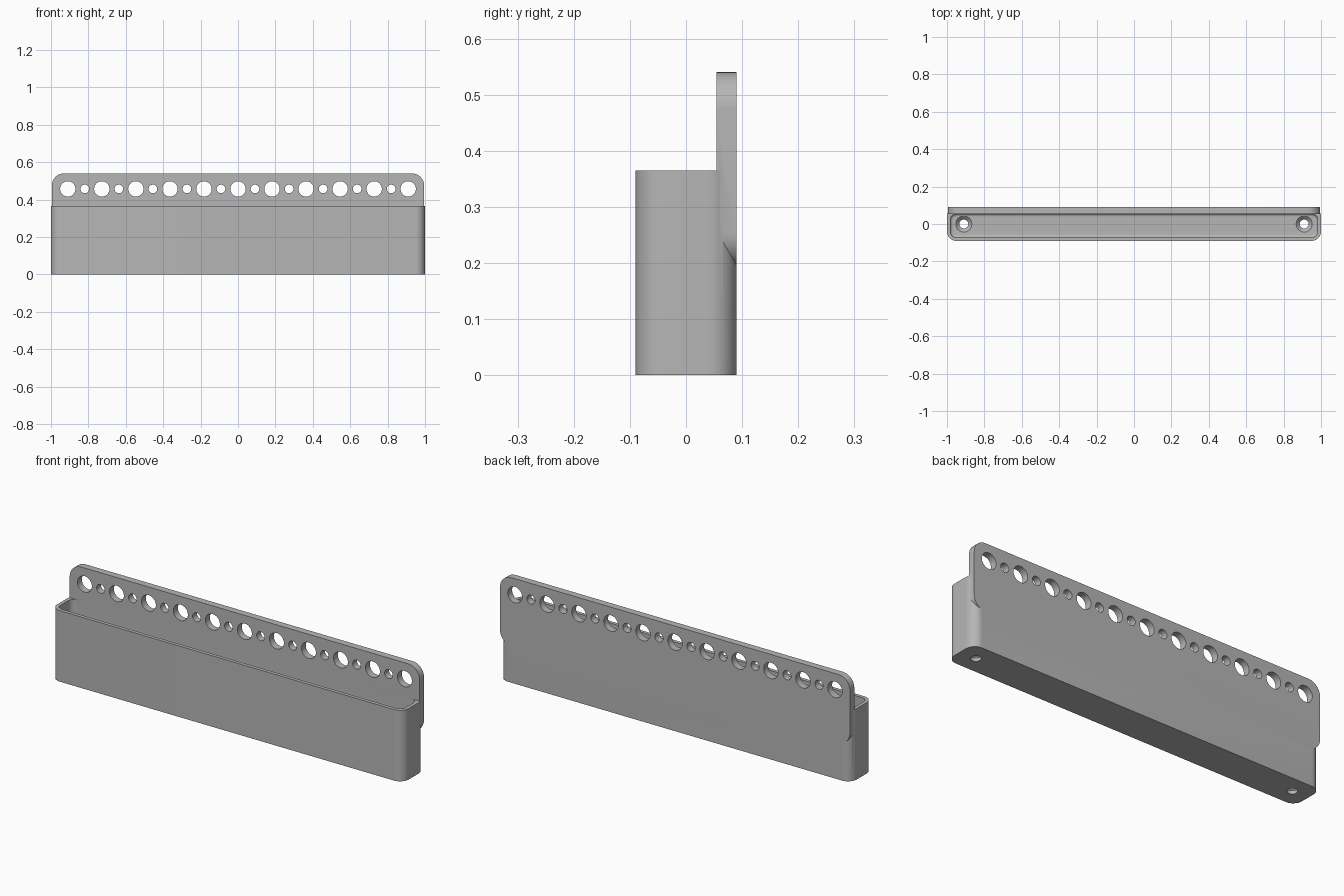
import bpy, bmesh
from math import sin, cos, pi
from mathutils import Matrix

cube = bpy.data.objects.get("Cube")
if cube:
    bpy.data.objects.remove(cube, do_unlink=True)

grey = bpy.data.materials.new("grey plastic")
grey.use_nodes = True
grey.diffuse_color = (0.47, 0.47, 0.47, 1)
grey.node_tree.nodes["Principled BSDF"].inputs["Base Color"].default_value = (0.47, 0.47, 0.47, 1)

HOLE_STEP, HOLE_Z = 0.182, 0.457
FLOOR, PLATE_FRONT, BACK = 0.036, 0.054, 0.09


def finish(name, bm):
    bmesh.ops.recalc_face_normals(bm, faces=bm.faces)
    mesh = bpy.data.meshes.new(name)
    bm.to_mesh(mesh)
    bm.free()
    mesh.materials.append(grey)
    obj = bpy.data.objects.new(name, mesh)
    bpy.context.collection.objects.link(obj)
    return obj


def rounded_outline(x, v0, v1, r, steps=12):
    """Rounded rectangle spanning -x..x and v0..v1."""
    corners = [(x - r, v1 - r), (r - x, v1 - r), (r - x, v0 + r), (x - r, v0 + r)]
    points = []
    for quarter, (cx, cv) in enumerate(corners):
        for i in range(steps + 1):
            a = (quarter + i / steps) * pi / 2
            points.append((cx + r * cos(a), cv + r * sin(a)))
    return points


def prism(name, outline, start, end, axis="z", bottom_bevel=0):
    bm = bmesh.new()

    def place(p, d):
        return (p[0], p[1], d) if axis == "z" else (p[0], d, p[1])
    base = bm.faces.new([bm.verts.new(place(p, start)) for p in outline])
    shift = place((0, 0), end - start)
    # Keep the starting cap and extrude a copy of it
    moved = bmesh.ops.extrude_face_region(bm, geom=[base], use_keep_orig=True)["geom"]
    bmesh.ops.translate(bm, verts=[g for g in moved if isinstance(g, bmesh.types.BMVert)], vec=shift)
    bmesh.ops.recalc_face_normals(bm, faces=bm.faces)
    if bottom_bevel:
        rim = [e for e in bm.edges if all(abs(v.co.z - start) < 1e-5 for v in e.verts)]
        bmesh.ops.bevel(bm, geom=rim, offset=bottom_bevel, segments=5, profile=0.5, affect="EDGES")
    return finish(name, bm)


def cones(name, items, depth, axis="z"):
    """Each item holds a centre, a lower radius and an upper radius."""
    bm = bmesh.new()
    turn = Matrix.Rotation(pi / 2, 4, "X") if axis == "y" else Matrix()
    for centre, r1, r2 in items:
        bmesh.ops.create_cone(bm, cap_ends=True, segments=40, radius1=r1, radius2=r2,
                              depth=depth, matrix=Matrix.Translation(centre) @ turn)
    return finish(name, bm)


def combine(target, tool, operation):
    mod = target.modifiers.new(operation.title(), "BOOLEAN")
    mod.operation, mod.solver, mod.object = operation, "EXACT", tool
    bpy.context.view_layer.objects.active = target
    bpy.ops.object.modifier_apply(modifier=mod.name)
    bpy.data.objects.remove(tool, do_unlink=True)


# Tray body with rounded corners
tray = prism("wall_tray", rounded_outline(1, -BACK, BACK, 0.05), 0, 0.365)

# Back plate with rounded corners
plate = prism("back_plate", rounded_outline(0.995, 0.19, 0.54, 0.065), PLATE_FRONT, BACK, "y")
combine(tray, plate, "UNION")

# Cavity with a softly rounded floor
cavity = prism("cavity_cutter", rounded_outline(0.982, -0.072, PLATE_FRONT, 0.032),
               FLOOR, 0.6, bottom_bevel=0.014)
combine(tray, cavity, "DIFFERENCE")

# Alternating large and small holes through the plate
rack = []
for i in range(-10, 11):
    r = 0.041 if i % 2 == 0 else 0.023
    rack.append(((i * HOLE_STEP / 2, 0.07, HOLE_Z), r, r))
combine(tray, cones("rack_hole_cutter", rack, 0.1, "y"), "DIFFERENCE")

# Countersunk screw holes in the floor
ends = (-5 * HOLE_STEP, 5 * HOLE_STEP)
combine(tray, cones("screw_cutter", [((x, 0, 0), 0.024, 0.024) for x in ends], 0.2), "DIFFERENCE")
combine(tray, cones("countersink_cutter", [((x, 0, 0.0315), 0.024, 0.053) for x in ends], 0.029),
        "DIFFERENCE")

# Smooth curves with crisp edges
bpy.ops.object.select_all(action="DESELECT")
tray.select_set(True)
bpy.context.view_layer.objects.active = tray
bpy.ops.object.shade_smooth_by_angle(angle=pi / 6)
